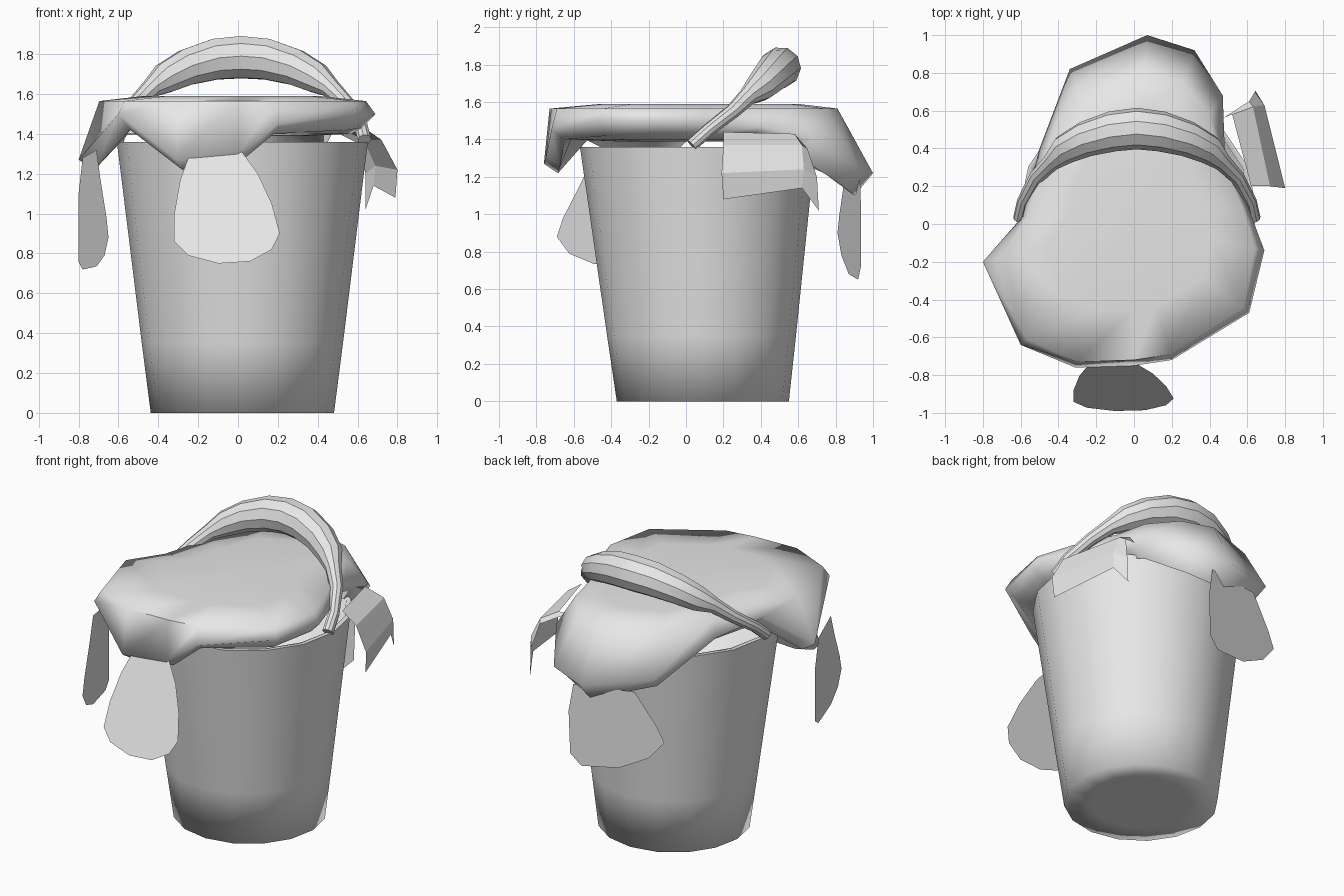
import bpy
import math
from mathutils import Vector

default_cube = bpy.data.objects.get("Cube")
if default_cube:
    bpy.data.objects.remove(default_cube, do_unlink=True)

grey = bpy.data.materials.new("plain grey")
grey.use_nodes = True
grey.diffuse_color = (0.8, 0.8, 0.8, 1)
grey.node_tree.nodes["Principled BSDF"].inputs["Base Color"].default_value = grey.diffuse_color


def shade(obj, angle):
    bpy.ops.object.select_all(action='DESELECT')
    obj.select_set(True)
    bpy.context.view_layer.objects.active = obj
    bpy.ops.object.shade_smooth_by_angle(angle=math.radians(angle))


def make_object(name, verts, faces, angle=None):
    mesh = bpy.data.meshes.new(name)
    mesh.from_pydata(verts, [], faces)
    mesh.materials.append(grey)
    obj = bpy.data.objects.new(name, mesh)
    bpy.context.collection.objects.link(obj)
    if angle:
        shade(obj, angle)
    return obj


def loft(name, rings, angle):
    """Join equal rings (counter-clockwise from above, listed bottom to top) and cap both ends."""
    count = len(rings[0])
    verts = [point for ring in rings for point in ring]
    faces = []
    for level in range(len(rings) - 1):
        base, upper = level * count, (level + 1) * count
        for i in range(count):
            j = (i + 1) % count
            faces.append((base + i, base + j, upper + j, upper + i))
    for ring, start, flip in ((rings[0], 0, True), (rings[-1], len(verts) - count, False)):
        middle = len(verts)
        verts.append(sum((Vector(p) for p in ring), Vector()) / count)
        for i in range(count):
            a, b = start + i, start + (i + 1) % count
            faces.append((middle, b, a) if flip else (middle, a, b))
    return make_object(name, verts, faces, angle)


# Tapered bucket: outer wall, rim, inner wall and inner floor
def bucket_ring(radius, z):
    sides = 16
    centre_y = 0.09 - 0.02 * z
    return [(0.022 + radius * math.cos(math.tau * i / sides),
             centre_y + radius * math.sin(math.tau * i / sides), z) for i in range(sides)]


bucket_profile = [(0.3, 0), (0.46, 0), (0.505, 0.35), (0.6, 1.12), (0.63, 1.36),
                  (0.6, 1.36), (0.43, 0.05)]
loft("bucket", [bucket_ring(r, z) for r, z in bucket_profile], 88)

# Draped cover: rim points as x, y, height of rim, lowest height, shoulder position
cover_rim = [
    (0.69, -0.14, 1.5, 1.43, 0.93), (0.6, 0.1, 1.48, 1.42, 0.95),
    (0.48, 0.4, 1.47, 1.42, 0.93), (0.47, 0.68, 1.4, 1.3, 0.85),
    (0.32, 0.92, 1.25, 1.16, 0.81), (0.07, 1, 1.22, 1.1, 0.81),
    (-0.34, 0.82, 1.3, 1.22, 0.84), (-0.5, 0.4, 1.46, 1.42, 0.92),
    (-0.59, 0.04, 1.48, 1.42, 0.94), (-0.8, -0.2, 1.27, 1.22, 0.87),
    (-0.6, -0.64, 1.5, 1.42, 0.95), (-0.31, -0.76, 1.27, 1.22, 0.96),
    (0, -0.75, 1.3, 1.25, 0.96), (0.2, -0.72, 1.45, 1.4, 0.96),
    (0.61, -0.47, 1.5, 1.42, 0.95),
]


def cover_ring(scale, height):
    ring = []
    for x, y, rim, low, shoulder in cover_rim:
        s = shoulder if scale is None else scale
        z = {"rim": rim, "low": low}.get(height, height)
        ring.append((x * s, y * s, z))
    return ring


loft("draped_cover", [cover_ring(0.5, 1.39), cover_ring(0.82, 1.4), cover_ring(0.9, "low"),
                      cover_ring(1, "rim"), cover_ring(None, 1.565), cover_ring(0.6, 1.59)], 75)

# Tilted handle with a thick grip: half the path as x, y, z, radius, then mirrored
half_path = [(0.62, 0.03, 1.37, 0.035), (0.6, 0.12, 1.45, 0.035), (0.53, 0.25, 1.55, 0.04),
             (0.45, 0.33, 1.63, 0.05), (0.38, 0.395, 1.68, 0.08), (0.27, 0.45, 1.735, 0.095),
             (0.13, 0.49, 1.775, 0.107)]
path = [(-x, y, z, r) for x, y, z, r in half_path] + [(0, 0.505, 1.785, 0.11)] + half_path[::-1]
curve = bpy.data.curves.new("handle", 'CURVE')
curve.dimensions = '3D'
curve.bevel_depth = 1
curve.bevel_resolution = 3
curve.use_fill_caps = True
spline = curve.splines.new('POLY')
spline.points.add(len(path) - 1)
for point, (x, y, z, radius) in zip(spline.points, path):
    point.co = (x + 0.015, y, z, 1)
    point.radius = radius
curve.materials.append(grey)
handle = bpy.data.objects.new("handle", curve)
bpy.context.collection.objects.link(handle)
bpy.ops.object.select_all(action='DESELECT')
handle.select_set(True)
bpy.context.view_layer.objects.active = handle
bpy.ops.object.convert(target='MESH')
shade(bpy.context.object, 30)


# Hanging flaps: flat x, z outlines, with y following a sloped plane
def flap(name, outline, depth):
    make_object(name, [(x, depth(x, z), z) for x, z in outline], [range(len(outline))])


flap("front_flap",
     [(-0.25, 1.28), (-0.29, 1.17), (-0.32, 1), (-0.32, 0.86), (-0.25, 0.79), (-0.1, 0.75),
      (0.06, 0.76), (0.17, 0.82), (0.21, 0.9), (0.17, 1.05), (0.1, 1.2), (0.02, 1.31)],
     lambda x, z: -0.77 + (z - 1.25) * 0.44)
flap("right_flap",
     [(-0.78, 1.28), (-0.8, 1.1), (-0.8, 0.76), (-0.78, 0.72), (-0.71, 0.735),
      (-0.67, 0.79), (-0.65, 0.88), (-0.66, 0.98), (-0.69, 1.17), (-0.71, 1.32)],
     lambda x, z: -0.2 - (x + 0.8) * 3.27)
flap("back_flap",
     [(0.17, 1.18), (0.2, 1), (0.19, 0.72), (0.12, 0.65), (-0.12, 0.68), (-0.31, 0.78),
      (-0.41, 0.9), (-0.36, 1), (-0.22, 1.2)],
     lambda x, z: 0.81 + (x + 0.41) * 0.208)

# Folded flap over the left rim: columns running from the rim down to the hem
columns = [
    [(0.62, 0.2, 1.44), (0.72, 0.2, 1.37), (0.8, 0.19, 1.22), (0.79, 0.2, 1.08)],
    [(0.52, 0.58, 1.43), (0.63, 0.62, 1.37), (0.69, 0.63, 1.24), (0.68, 0.62, 1.14)],
    [(0.47, 0.56, 1.42), (0.61, 0.65, 1.35), (0.64, 0.7, 1.2), (0.64, 0.71, 1.02)],
]
rows = len(columns[0])
flap_faces = [(c * rows + r, c * rows + r + 1, (c + 1) * rows + r + 1, (c + 1) * rows + r)
              for c in range(len(columns) - 1) for r in range(rows - 1)]
make_object("left_folded_flap", [p for column in columns for p in column], flap_faces)
